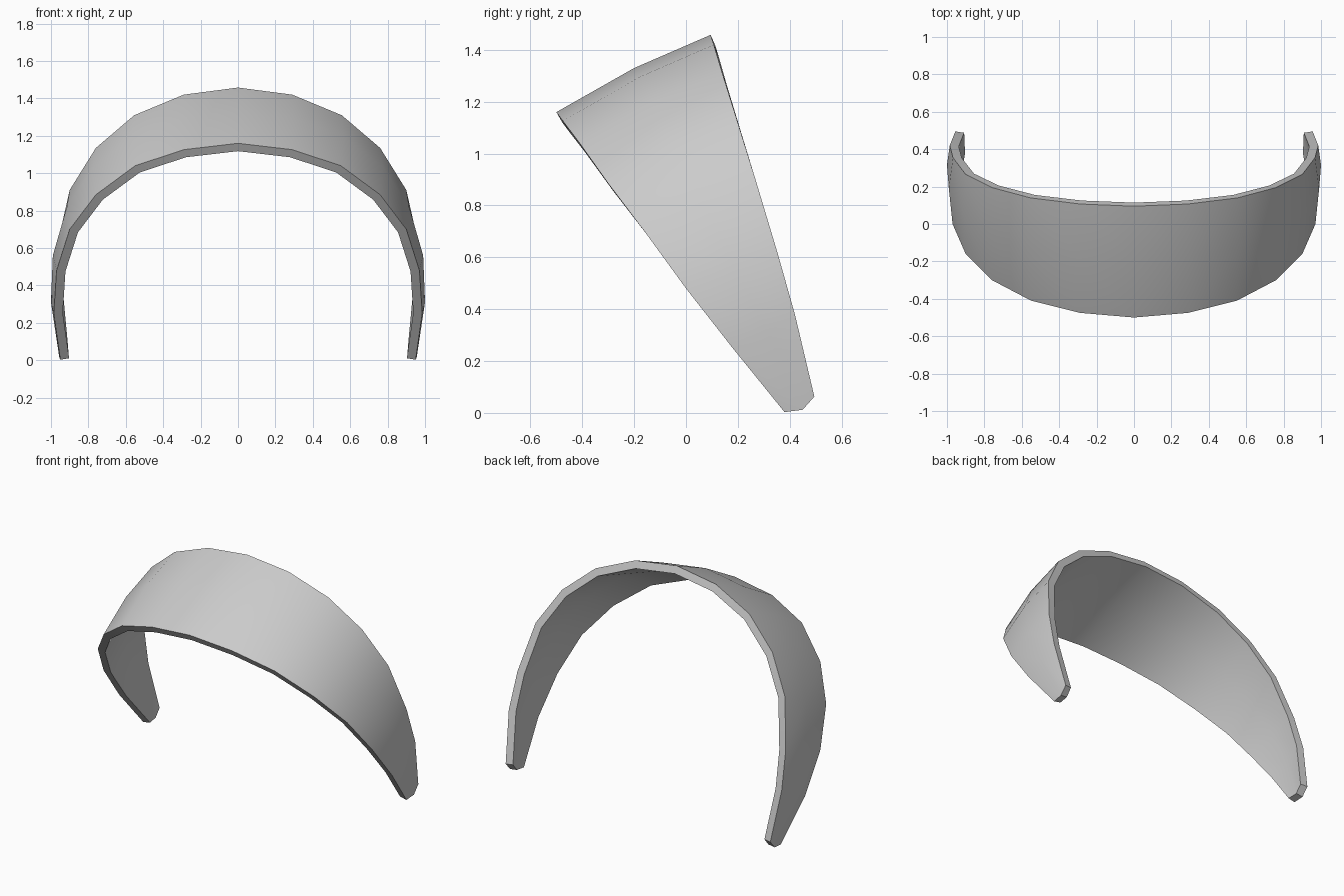
import bpy, math

# Stations from crown to tip: front edge, middle line, rear edge (right half)
stations = [
    [(0.00, -0.50, 1.16), (0.00, -0.20, 1.33), (0.00, 0.095, 1.458)],
    [(0.29, -0.475, 1.126), (0.295, -0.18, 1.295), (0.29, 0.107, 1.42)],
    [(0.55, -0.41, 1.04), (0.565, -0.13, 1.20), (0.555, 0.14, 1.31)],
    [(0.76, -0.30, 0.885), (0.775, -0.045, 1.03), (0.76, 0.195, 1.135)],
    [(0.90, -0.16, 0.70), (0.915, 0.06, 0.82), (0.90, 0.265, 0.91)],
    [(0.97, 0.00, 0.48), (0.99, 0.19, 0.56), (0.968, 0.355, 0.61)],
    [(0.985, 0.18, 0.25), (1.00, 0.315, 0.31), (0.985, 0.42, 0.38)],
    [(0.95, 0.38, 0.003), (0.955, 0.45, 0.012), (0.955, 0.495, 0.063)],
]
verts = [p for row in stations for p in row]
faces = []
for i in range(len(stations) - 1):
    for j in range(2):
        a = i * 3 + j
        faces.append((a, a + 3, a + 4, a + 1))

mesh = bpy.data.meshes.new("headband")
mesh.from_pydata(verts, [], faces)
band = bpy.data.objects.new("headband", mesh)
bpy.context.collection.objects.link(band)

# Mirror the half, then give the shell its thickness inward
mirror = band.modifiers.new("mirror", 'MIRROR')
mirror.merge_threshold = 0.001
solid = band.modifiers.new("thickness", 'SOLIDIFY')
solid.thickness = 0.048
solid.offset = -1
solid.use_even_offset = True

bpy.context.view_layer.objects.active = band
band.select_set(True)
bpy.ops.object.convert(target='MESH')
bpy.ops.object.shade_smooth_by_angle(angle=math.radians(40))
